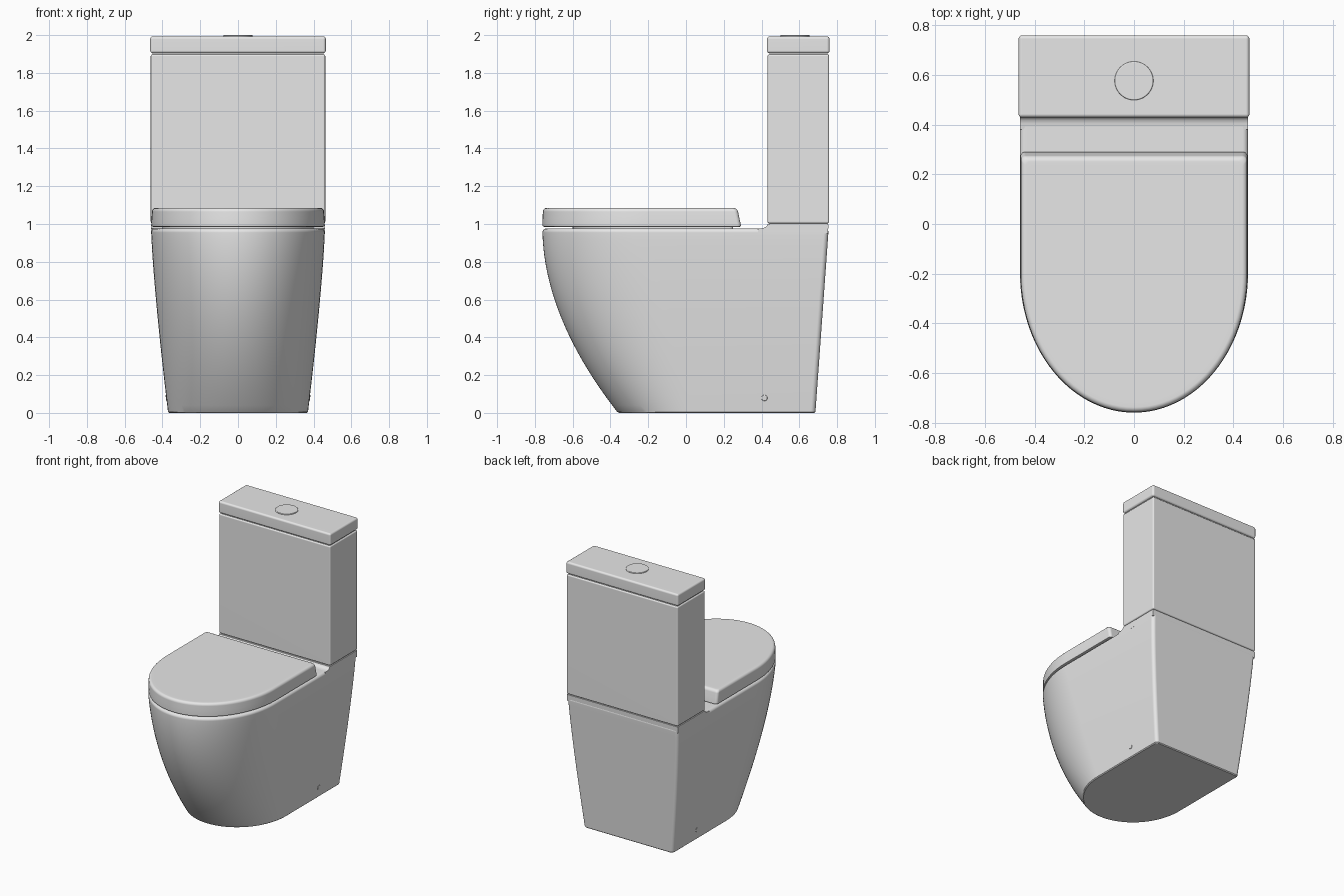
import bpy, bmesh, math
from mathutils import Matrix, Vector

if "Cube" in bpy.data.objects:
    bpy.data.objects.remove(bpy.data.objects["Cube"])

ceramic = bpy.data.materials.new("light grey ceramic")
ceramic.diffuse_color = (0.8, 0.8, 0.8, 1)
ceramic.use_nodes = True
ceramic.node_tree.nodes["Principled BSDF"].inputs["Base Color"].default_value = ceramic.diffuse_color


def finish(name, bm, weighted=True):
    bmesh.ops.recalc_face_normals(bm, faces=bm.faces)
    me = bpy.data.meshes.new(name)
    bm.to_mesh(me)
    bm.free()
    me.materials.append(ceramic)
    ob = bpy.data.objects.new(name, me)
    bpy.context.collection.objects.link(ob)
    bpy.ops.object.select_all(action='DESELECT')
    ob.select_set(True)
    bpy.context.view_layer.objects.active = ob
    bpy.ops.object.shade_smooth_by_angle(angle=math.radians(32))
    if weighted:
        ob.modifiers.new("weighted", 'WEIGHTED_NORMAL').keep_sharp = True
    return ob


def d_outline(w, front, back, yc, r, n=48):
    """Elliptical front, straight sides, small rounded back corners."""
    pts = [(w * math.cos(math.pi * i / n), yc - (yc - front) * math.sin(math.pi * i / n))
           for i in range(n + 1)]
    for sx, a0 in ((-1, 180), (1, 90)):
        for i in range(6):
            a = math.radians(a0 - 18 * i)
            pts.append((sx * (w - r) + r * math.cos(a), back - r + r * math.sin(a)))
    return pts


def loft(name, rings, weighted=True):
    """rings: list of (z, outline)"""
    bm = bmesh.new()
    loops = [[bm.verts.new((x, y, z)) for x, y in pts] for z, pts in rings]
    for a, b in zip(loops, loops[1:]):
        for i in range(len(a)):
            j = (i + 1) % len(a)
            bm.faces.new((a[i], a[j], b[j], b[i]))
    bm.faces.new(loops[0][::-1])
    bm.faces.new(loops[-1])
    return finish(name, bm, weighted)


def box(name, x, y0, y1, z0, z1, bevel):
    bm = bmesh.new()
    bmesh.ops.create_cube(bm, size=1)
    for v in bm.verts:
        v.co = (v.co.x * 2 * x, (y0 + y1) / 2 + v.co.y * (y1 - y0),
                (z0 + z1) / 2 + v.co.z * (z1 - z0))
    if bevel:
        bmesh.ops.bevel(bm, geom=bm.edges[:], offset=bevel, segments=4,
                        profile=0.5, affect='EDGES')
    return finish(name, bm)


def disc(name, radius, depth, matrix, bevel):
    bm = bmesh.new()
    bmesh.ops.create_cone(bm, cap_ends=True, segments=48, radius1=radius,
                          radius2=radius, depth=depth)
    rim = [e for e in bm.edges if all(v.co.z > 0 for v in e.verts)]
    bmesh.ops.bevel(bm, geom=rim, offset=bevel, segments=3, profile=0.5, affect='EDGES')
    bm.transform(matrix)
    return finish(name, bm)


# Bowl: D-shaped sections flaring towards the rim
def bowl_ring(z, inset=0.0):
    t = min(z / 0.97, 1)
    w = 0.37 + 0.09 * (1 - (1 - t) ** 1.3)
    front = -0.36 - 0.4 * (1 - (1 - t) ** 1.9)
    return z, d_outline(w - inset, front + inset, 0.685 + 0.07 * t - inset,
                        0.05 - 0.25 * t, 0.025)


rings = [bowl_ring(0, 0.006), bowl_ring(0.006)]
rings += [bowl_ring(0.955 * i / 24) for i in range(1, 25)]
for i in range(1, 6):
    a = math.radians(18 * i)
    rings.append(bowl_ring(0.955 + 0.022 * math.sin(a), 0.022 * (1 - math.cos(a))))
rings.append(bowl_ring(0.977, 0.04))
loft("bowl", rings)

# Raised ledge under the tank with a small fillet at its front
profile = [(0.38, 0.95), (0.38, 0.976), (0.405, 0.978), (0.418, 0.982), (0.427, 0.989),
           (0.431, 0.998), (0.754, 0.998), (0.752, 0.95)]
bm = bmesh.new()
f = bm.faces.new([bm.verts.new((-0.4595, y, z)) for y, z in profile])
ext = bmesh.ops.extrude_face_region(bm, geom=[f])
bmesh.ops.translate(bm, vec=(0.919, 0, 0),
                    verts=[g for g in ext["geom"] if isinstance(g, bmesh.types.BMVert)])
finish("tank_ledge", bm)


# Seat lid: thin D-shaped slab with a sloping back edge
def lid_ring(z, inset):
    back = 0.292 - 0.018 * (z - 0.985) / 0.1
    return z, d_outline(0.458 - inset, -0.76 + inset, back - inset, -0.2, 0.02)


rings = [lid_ring(0.985, 0.04), lid_ring(0.985, 0.008), lid_ring(0.988, 0.002),
         lid_ring(0.994, 0), lid_ring(1.03, 0.001)]
for i in range(6):
    a = math.radians(18 * i)
    rings.append(lid_ring(1.065 + 0.02 * math.sin(a), 0.002 + 0.02 * (1 - math.cos(a))))
rings.append(lid_ring(1.085, 0.04))
loft("seat_lid", rings)

# Inset support hidden in the gap beneath the lid
loft("seat_support", [(z, d_outline(0.40, -0.6, 0.25, -0.2, 0.02)) for z in (0.97, 0.99)])

# Tank, its lid and the core visible in the seams
box("tank", 0.462, 0.432, 0.758, 1.003, 1.898, 0.010)
box("tank_lid", 0.465, 0.429, 0.76, 1.904, 1.993, 0.014)
box("tank_core", 0.452, 0.442, 0.748, 0.99, 1.92, 0)

# Flush button
disc("flush_button", 0.078, 0.03, Matrix.Translation((0, 0.577, 1.985)), 0.005)

# Fixing caps on both sides of the base
for side, label in ((1, "right"), (-1, "left")):
    direction = Vector((side, 0, -0.11))
    rot = direction.to_track_quat('Z', 'Y').to_matrix().to_4x4()
    disc("fixing_cap_" + label, 0.016, 0.02,
         Matrix.Translation((side * 0.372, 0.415, 0.08)) @ rot, 0.003)
